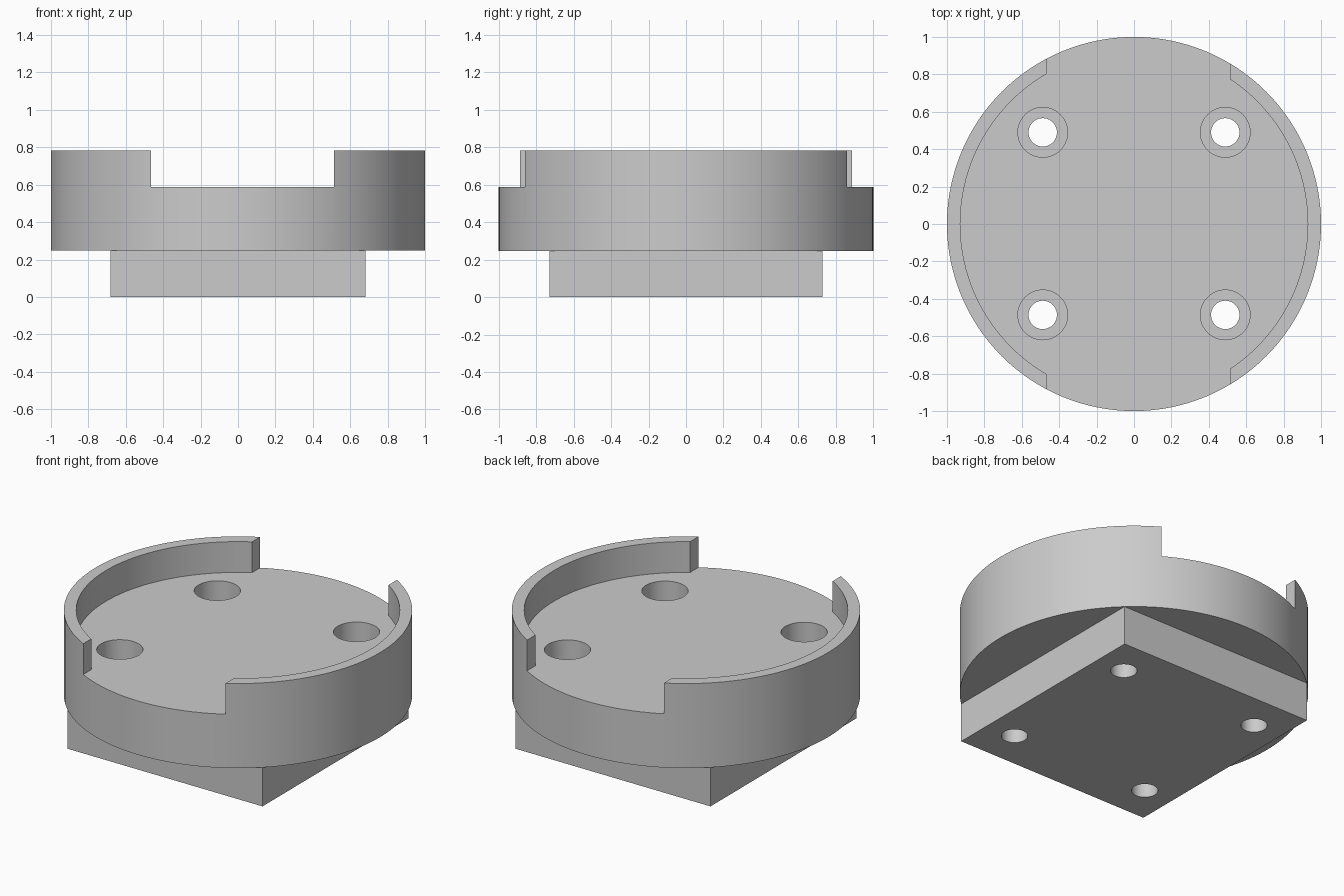
import bpy, bmesh
from math import sin, cos, pi, acos

default = bpy.data.objects.get("Cube")
if default:
    bpy.data.objects.remove(default)

grey = bpy.data.materials.new("plain_grey")
grey.use_nodes = True
grey.diffuse_color = (0.6, 0.6, 0.6, 1)
grey.node_tree.nodes["Principled BSDF"].inputs["Base Color"].default_value = (0.6, 0.6, 0.6, 1)

BASE_TOP, FLOOR, RIM_TOP = 0.247, 0.588, 0.783
HOLES = [(x, y) for x in (-0.488, 0.488) for y in (-0.486, 0.49)]


def arc(radius, start, end, steps, cx=0, cy=0):
    angles = [start + (end - start) * i / steps for i in range(steps + 1)]
    return [(cx + radius * cos(a), cy + radius * sin(a)) for a in angles]


def circle(radius, steps, cx=0, cy=0):
    return arc(radius, 0, 2 * pi, steps, cx, cy)[:-1]


def prism(name, outline, bottom, top):
    """Extrude a counter-clockwise outline between two heights."""
    bm = bmesh.new()
    face = bm.faces.new([bm.verts.new((x, y, bottom)) for x, y in outline])
    up = bmesh.ops.extrude_face_region(bm, geom=[face])["geom"]
    for v in up:
        if isinstance(v, bmesh.types.BMVert):
            v.co.z = top
    bmesh.ops.recalc_face_normals(bm, faces=bm.faces)
    mesh = bpy.data.meshes.new(name)
    bm.to_mesh(mesh)
    bm.free()
    obj = bpy.data.objects.new(name, mesh)
    bpy.context.collection.objects.link(obj)
    mesh.materials.append(grey)
    return obj


def activate(obj):
    bpy.ops.object.select_all(action="DESELECT")
    obj.select_set(True)
    bpy.context.view_layer.objects.active = obj


def cut(obj, cutter):
    activate(obj)
    mod = obj.modifiers.new("cut", "BOOLEAN")
    mod.operation = "DIFFERENCE"
    mod.solver = "EXACT"
    mod.object = cutter
    bpy.ops.object.modifier_apply(modifier=mod.name)
    bpy.data.objects.remove(cutter)


# Rectangular base plate
base = prism("base_plate", [(-0.683, -0.73), (0.683, -0.73), (0.683, 0.73), (-0.683, 0.73)], 0, BASE_TOP)

# Round housing
housing = prism("round_housing", circle(1, 128), BASE_TOP, RIM_TOP)

# Recess with an open channel at front and back, leaving two curved rim walls
inner, left_end, right_end = 0.929, 0.513, -0.465
a, b = acos(left_end / inner), acos(right_end / inner)
recess = (arc(inner, -a, a, 48) + [(left_end, 1.2), (right_end, 1.2)]
          + arc(inner, b, 2 * pi - b, 48) + [(right_end, -1.2), (left_end, -1.2)])
cut(housing, prism("recess_cutter", recess, FLOOR, 1))

# Wide screw-head wells in the housing, narrow through holes in the base
for x, y in HOLES:
    cut(housing, prism("well_cutter", circle(0.133, 48, x, y), 0.1, 0.7))
    cut(base, prism("hole_cutter", circle(0.076, 40, x, y), -0.1, 0.4))

for obj in (base, housing):
    activate(obj)
    bpy.ops.object.shade_smooth_by_angle(angle=pi / 6)
